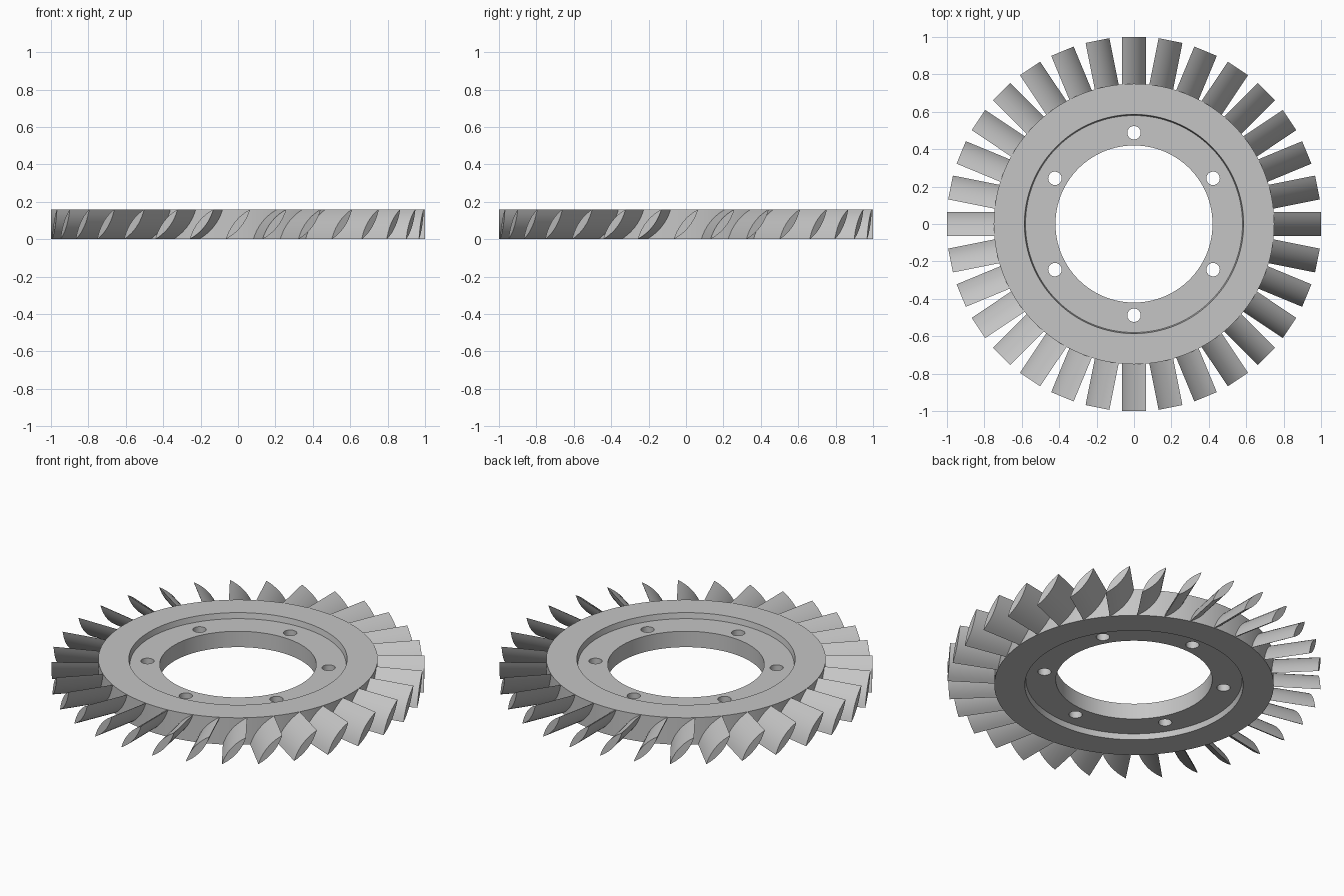
import bpy
import bmesh
from math import cos, sin, pi, tau
from mathutils import Vector

HEIGHT = 0.16
RECESS = 0.033
BLADES = 32
BOLTS = 6
SEGMENTS = 128

default = bpy.data.objects.get("Cube")
if default:
    bpy.data.objects.remove(default, do_unlink=True)

# Single bare-metal colour
metal = bpy.data.materials.new("grey_metal")
metal.use_nodes = True
colour = (0.56, 0.56, 0.56, 1)
metal.diffuse_color = colour
metal.node_tree.nodes["Principled BSDF"].inputs["Base Color"].default_value = colour


def make_object(name, bm):
    bmesh.ops.recalc_face_normals(bm, faces=bm.faces)
    mesh = bpy.data.meshes.new(name)
    bm.to_mesh(mesh)
    bm.free()
    mesh.materials.append(metal)
    obj = bpy.data.objects.new(name, mesh)
    bpy.context.collection.objects.link(obj)
    return obj


def select_only(obj):
    bpy.ops.object.select_all(action="DESELECT")
    obj.select_set(True)
    bpy.context.view_layer.objects.active = obj


def smooth(obj):
    select_only(obj)
    bpy.ops.object.shade_smooth_by_angle(angle=pi / 6)


def lathe(profile):
    """Closed (radius, z) profile turned around the z axis."""
    bm = bmesh.new()
    rings = []
    for i in range(SEGMENTS):
        a = tau * i / SEGMENTS
        rings.append([bm.verts.new((r * cos(a), r * sin(a), z)) for r, z in profile])
    count = len(profile)
    for i in range(SEGMENTS):
        here, there = rings[i], rings[(i + 1) % SEGMENTS]
        for j in range(count):
            k = (j + 1) % count
            bm.faces.new((here[j], there[j], there[k], here[k]))
    return bm


# Disc: thick outer rim with a thinner bolting flange recessed on both sides
lower = [(0.42, RECESS), (0.58, RECESS), (0.586, 0), (0.75, 0)]
upper = [(r, HEIGHT - z) for r, z in reversed(lower)]
disc = make_object("disc", lathe(lower + upper))

# Bolt holes through the flange
bm = bmesh.new()
for i in range(BOLTS):
    a = tau * i / BOLTS + pi / 6
    made = bmesh.ops.create_cone(bm, cap_ends=True, segments=32, radius1=0.036,
                                 radius2=0.036, depth=0.4)
    bmesh.ops.translate(bm, verts=made["verts"],
                        vec=(0.488 * cos(a), 0.488 * sin(a), HEIGHT / 2))
cutter = make_object("bolt_hole_cutter", bm)
cutter.hide_render = True
holes = disc.modifiers.new("bolt_holes", "BOOLEAN")
holes.operation = "DIFFERENCE"
holes.solver = "EXACT"
holes.object = cutter
select_only(disc)
bpy.ops.object.modifier_apply(modifier=holes.name)
bpy.data.objects.remove(cutter, do_unlink=True)
smooth(disc)


def lens_section(steps=10, bulge=0.021):
    """Leaf-shaped section as (tangent, z) points, leaning with height."""
    chord = Vector((0.13, HEIGHT))
    normal = Vector((-chord.y, chord.x)).normalized()
    middle = Vector((0, HEIGHT / 2))
    points = []
    for side in (1, -1):
        for i in range(steps):
            s = side * (2 * i / steps - 1)
            points.append(middle + chord * s / 2 + normal * side * bulge * (1 - s * s))
    return points


# Blades: the section extruded outward from inside the rim
bm = bmesh.new()
section = lens_section()
for i in range(BLADES):
    a = tau * i / BLADES
    outward = Vector((cos(a), sin(a), 0))
    tangent = Vector((-sin(a), cos(a), 0))
    root, tip = [[bm.verts.new(outward * r + tangent * p.x + Vector((0, 0, p.y)))
                  for p in section] for r in (0.73, 1.0)]
    bm.faces.new(root)
    bm.faces.new(tip)
    for j in range(len(section)):
        k = (j + 1) % len(section)
        bm.faces.new((root[j], root[k], tip[k], tip[j]))
blades = make_object("blades", bm)
smooth(blades)
